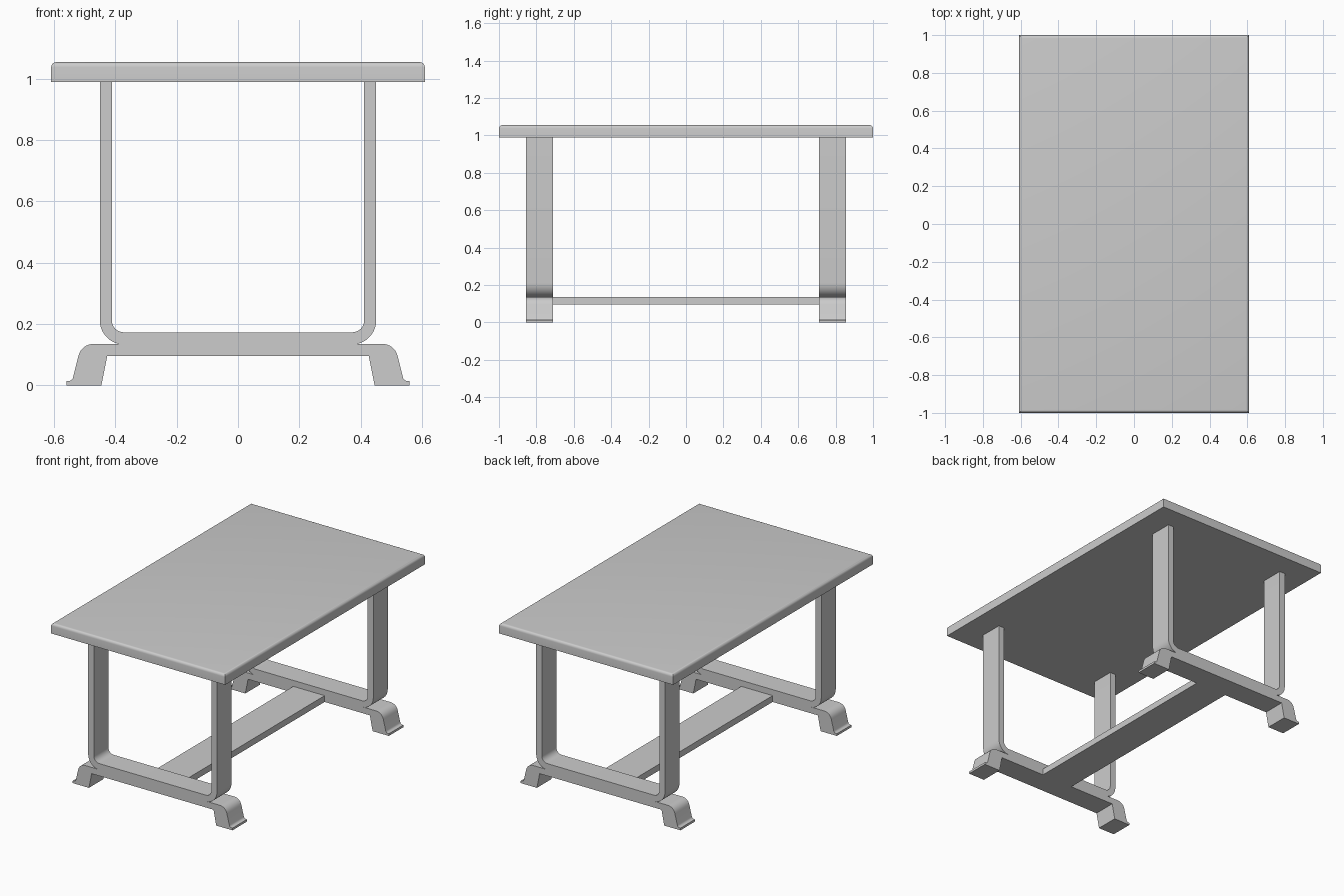
import bpy
import bmesh
from math import cos, sin, radians
from mathutils import Vector

if "Cube" in bpy.data.objects:
    bpy.data.objects.remove(bpy.data.objects["Cube"])

# One plain grey finish
grey = bpy.data.materials.new("light grey")
grey.use_nodes = True
colour = (0.604, 0.604, 0.604, 1)
grey.diffuse_color = colour
grey.node_tree.nodes["Principled BSDF"].inputs["Base Color"].default_value = colour


def finish(bm, name):
    bmesh.ops.recalc_face_normals(bm, faces=bm.faces)
    mesh = bpy.data.meshes.new(name)
    bm.to_mesh(mesh)
    bm.free()
    mesh.materials.append(grey)
    obj = bpy.data.objects.new(name, mesh)
    bpy.context.collection.objects.link(obj)
    bpy.ops.object.select_all(action='DESELECT')
    obj.select_set(True)
    bpy.context.view_layer.objects.active = obj
    bpy.ops.object.shade_smooth_by_angle(angle=radians(35))
    return obj


def box(low, high):
    bm = bmesh.new()
    bmesh.ops.create_cube(bm, size=1)
    low, high = Vector(low), Vector(high)
    for v in bm.verts:
        v.co = (low + high) / 2 + v.co * (high - low)
    return bm


def arc(cx, cz, r, start, end, steps=8):
    angles = [radians(start + (end - start) * i / steps) for i in range(steps + 1)]
    return [(cx + r * cos(a), cz + r * sin(a)) for a in angles]


# Tabletop with a rounded upper rim
bm = box((-0.61, -1, 0.99), (0.61, 1, 1.055))
rim = [e for e in bm.edges if all(v.co.z > 1.05 for v in e.verts)]
bmesh.ops.bevel(bm, geom=rim, offset=0.017, segments=5, profile=0.5, affect='EDGES')
finish(bm, "tabletop")

# Half outline of an end frame: foot, shoulder, notch, bent leg
half = [(0.427, 0.095), (0.446, 0), (0.56, 0), (0.56, 0.014)]
half += arc(0.553, 0.029, 0.015, -90, -168, 5)
half += arc(0.472, 0.085, 0.05, 12, 90)
half += [(0.381, 0.1345)]
half += arc(0.373, 0.2115, 0.078, -78, 0)
half += [(0.451, 0.99), (0.412, 0.99)]
half += arc(0.373, 0.212, 0.039, 0, -90)
outline = half + [(-x, z) for x, z in reversed(half)]

# Front and back end frames
for name, y in (("front_leg_frame", -0.855), ("back_leg_frame", 0.71)):
    bm = bmesh.new()
    face = bm.faces.new([bm.verts.new((x, y, z)) for x, z in outline])
    side = bmesh.ops.extrude_face_region(bm, geom=[face])["geom"]
    moved = [g for g in side if isinstance(g, bmesh.types.BMVert)]
    bmesh.ops.translate(bm, verts=moved, vec=(0, 0.145, 0))
    if not any(f.is_valid and all(abs(v.co.y - y) < 1e-5 for v in f.verts) for f in bm.faces):
        bm.faces.new([v for v in bm.verts if abs(v.co.y - y) < 1e-5])
    finish(bm, name)

# Flat board joining the two frames
finish(box((-0.11, -0.71, 0.095), (0.11, 0.71, 0.135)), "stretcher")
